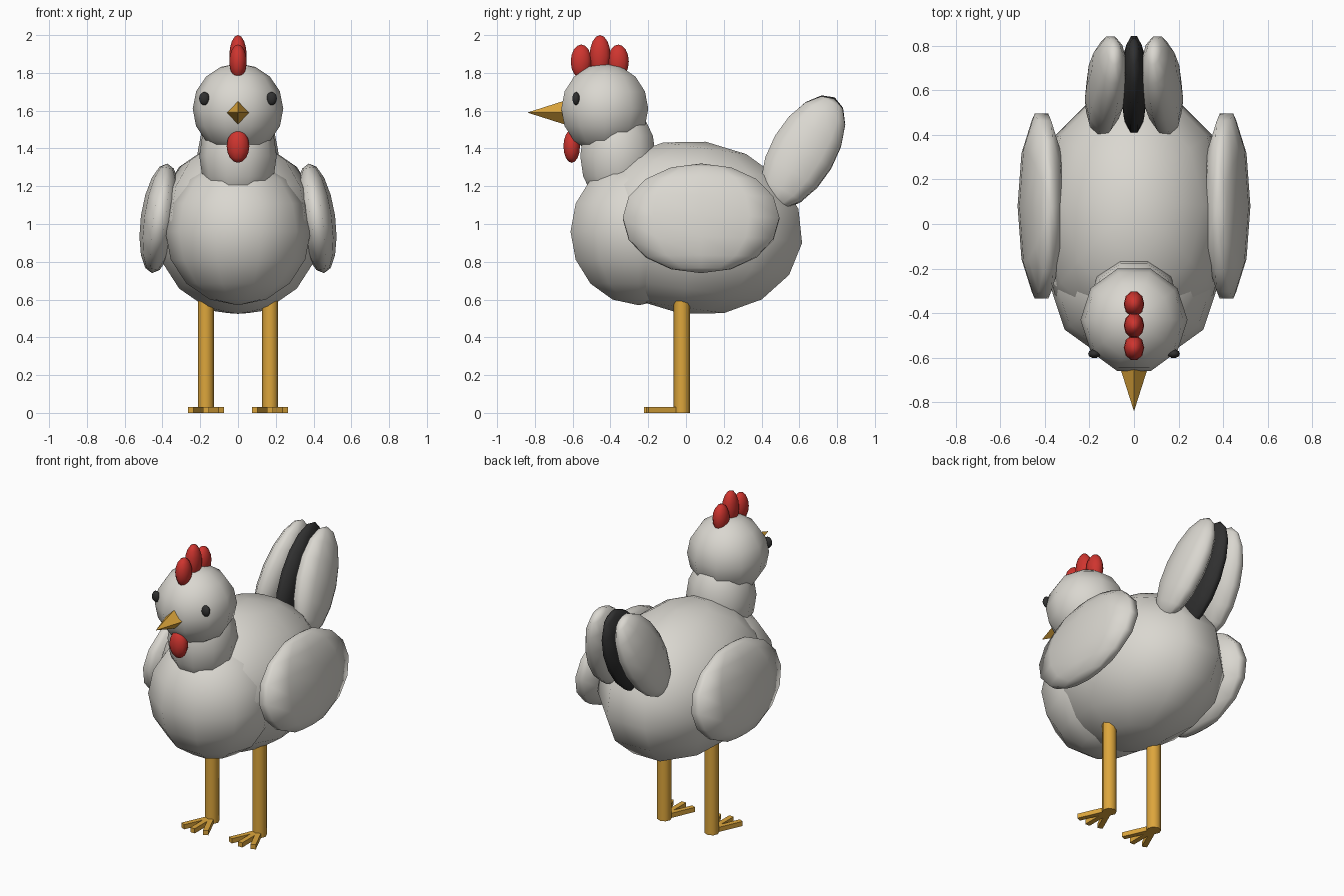
import bpy, bmesh, math
from mathutils import Matrix, Vector

cube = bpy.data.objects.get("Cube")
if cube:
    bpy.data.objects.remove(cube)


def material(name, colour):
    m = bpy.data.materials.new(name)
    m.use_nodes = True
    m.diffuse_color = (*colour, 1)
    m.node_tree.nodes["Principled BSDF"].inputs["Base Color"].default_value = (*colour, 1)
    return m


WHITE = material("warm white", (0.70, 0.68, 0.63))
YELLOW = material("golden yellow", (0.72, 0.38, 0.045))
RED = material("red", (0.62, 0.035, 0.028))
BLACK = material("black", (0.03, 0.03, 0.03))


def finish(name, bm, mat, loc, rot=(0, 0, 0), smooth=True):
    bmesh.ops.recalc_face_normals(bm, faces=bm.faces)
    mesh = bpy.data.meshes.new(name)
    bm.to_mesh(mesh)
    bm.free()
    mesh.materials.append(mat)
    obj = bpy.data.objects.new(name, mesh)
    bpy.context.scene.collection.objects.link(obj)
    obj.location = loc
    obj.rotation_euler = [math.radians(a) for a in rot]
    for p in mesh.polygons:
        p.use_smooth = smooth
    return obj


def ellipsoid(name, mat, loc, radii, rot=(0, 0, 0), sides=10, rings=8):
    """Half-circle profile spun around z, then stretched."""
    bm = bmesh.new()
    angles = [math.pi * i / rings for i in range(rings + 1)]
    verts = [bm.verts.new((math.sin(a), 0, math.cos(a))) for a in angles]
    edges = [bm.edges.new(pair) for pair in zip(verts, verts[1:])]
    bmesh.ops.spin(bm, geom=verts + edges, cent=(0, 0, 0), axis=(0, 0, 1),
                   angle=math.tau, steps=sides)
    bmesh.ops.remove_doubles(bm, verts=bm.verts, dist=0.001)
    bmesh.ops.scale(bm, vec=radii, verts=bm.verts)
    return finish(name, bm, mat, loc, rot)


def cone(name, mat, loc, r1, r2, depth, sides, rot=(0, 0, 0), smooth=False):
    bm = bmesh.new()
    bmesh.ops.create_cone(bm, cap_ends=True, segments=sides, radius1=r1, radius2=r2, depth=depth)
    obj = finish(name, bm, mat, loc, rot, smooth)
    for p in obj.data.polygons:
        if len(p.vertices) > 4:
            p.use_smooth = False
    return obj


# Trunk, neck and head
ellipsoid("body", WHITE, (0, 0.04, 0.98), (0.44, 0.61, 0.46), (-8, 0, 0))
ellipsoid("chest", WHITE, (0, -0.25, 0.96), (0.385, 0.38, 0.39))
ellipsoid("neck", WHITE, (0, -0.36, 1.36), (0.205, 0.21, 0.28))
ellipsoid("head", WHITE, (0, -0.43, 1.61), (0.24, 0.242, 0.24))

# Comb, wattle and beak
for name, y, z, r in (("front", -0.555, 1.86, 0.09), ("middle", -0.455, 1.89, 0.11),
                      ("rear", -0.358, 1.86, 0.09)):
    ellipsoid("comb_" + name, RED, (0, y, z), (0.046, 0.058, r))
ellipsoid("wattle", RED, (0, -0.605, 1.412), (0.06, 0.046, 0.088))
cone("beak", YELLOW, (0, -0.73, 1.59), 0.07, 0, 0.22, 4, (90, 0, 0))

# Central tail feather
ellipsoid("tail_middle", BLACK, (0, 0.62, 1.38), (0.06, 0.18, 0.335), (-30, 0, 0))

# Paired parts
for side, s in (("left", 1), ("right", -1)):
    ellipsoid(side + "_eye", BLACK, (s * 0.178, -0.582, 1.664), (0.028, 0.02, 0.035))
    ellipsoid(side + "_wing", WHITE, (s * 0.415, 0.08, 1.03), (0.1, 0.436, 0.293), (0, -8 * s, 0))
    ellipsoid(side + "_tail_feather", WHITE, (s * 0.125, 0.62, 1.38), (0.088, 0.18, 0.331),
              (-30, -8 * s, 0))
    cone(side + "_leg", YELLOW, (s * 0.17, -0.022, 0.305), 0.043, 0.043, 0.61, 8, smooth=True)

    # Foot with three fanned toes
    bm = bmesh.new()
    for angle in (-24, 0, 24):
        box = Matrix.Translation((0, -0.1, 0.015)) @ Matrix.Diagonal((0.032, 0.2, 0.03, 1))
        bmesh.ops.create_cube(bm, size=1, matrix=Matrix.Rotation(math.radians(angle), 4, 'Z') @ box)
    finish(side + "_foot", bm, YELLOW, (s * 0.17, -0.022, 0), smooth=False)
